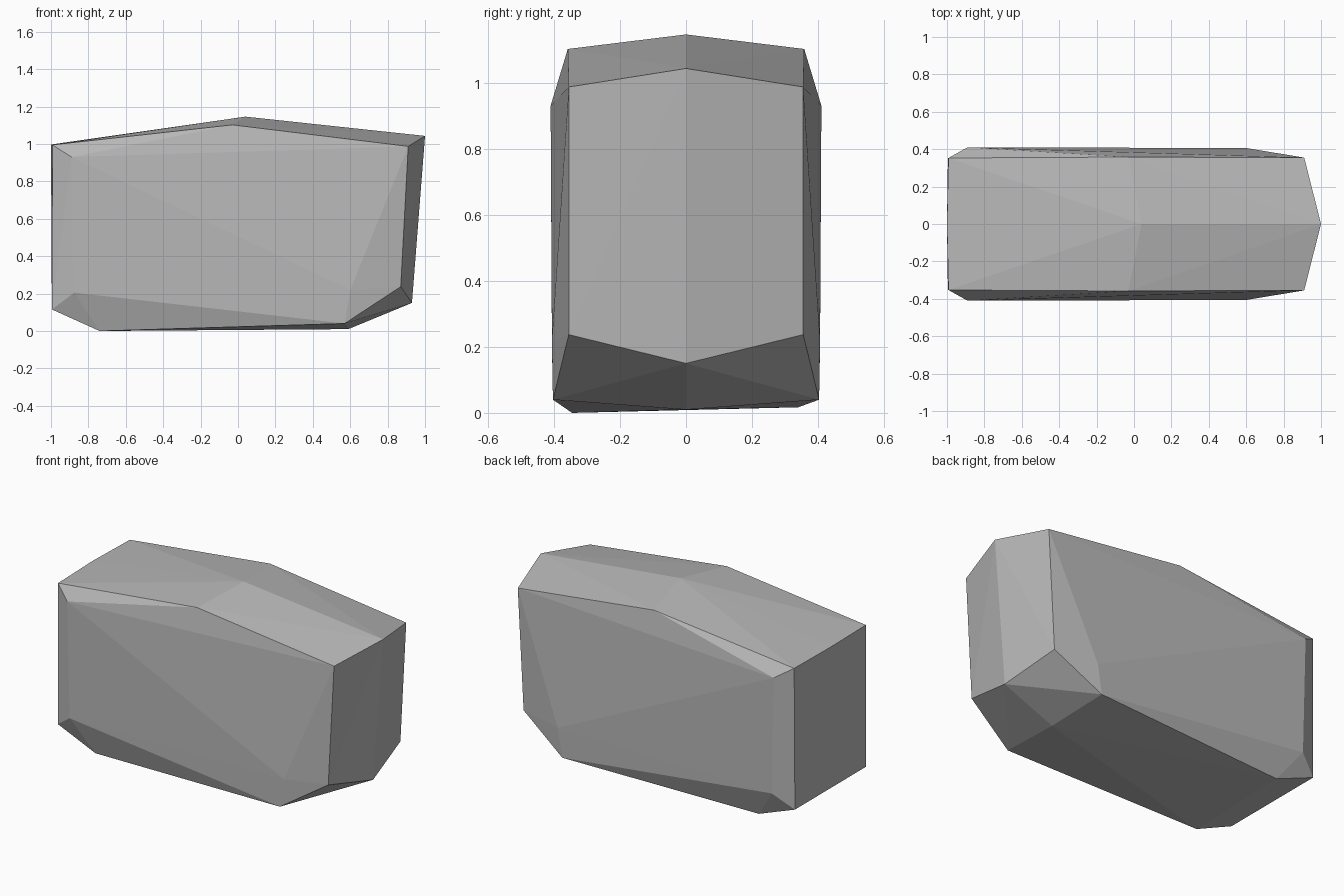
import bpy
import bmesh

cube = bpy.data.objects.get("Cube")
if cube:
    bpy.data.objects.remove(cube, do_unlink=True)

# Grey stone material
stone = bpy.data.materials.new("grey_stone")
stone.use_nodes = True
colour = (0.48, 0.48, 0.48, 1)
stone.diffuse_color = colour
bsdf = next(n for n in stone.node_tree.nodes if n.type == "BSDF_PRINCIPLED")
bsdf.inputs["Base Color"].default_value = colour

# Ridge corners along the centre line (x, z)
ridge = [(1.0, 1.043), (0.04, 1.146), (-1.0, 0.997), (0.93, 0.15), (0.59, 0.01)]

# Corners shared by both sides (x, half width, z)
corners = [
    (0.91, 0.355, 0.987), (-0.03, 0.358, 1.102), (-0.992, 0.353, 0.995),
    (0.87, 0.355, 0.237), (0.57, 0.403, 0.04), (0.6, 0.406, 0.22),
    (-0.89, 0.41, 0.93), (-0.875, 0.406, 0.205), (-0.995, 0.35, 0.115),
]

# Faceted boulder wrapped around the corners
bm = bmesh.new()
for x, z in ridge:
    bm.verts.new((x, 0, z))
for side in (-1, 1):
    for x, y, z in corners:
        bm.verts.new((x, side * y, z))
# The underside is slightly tilted
bm.verts.new((-0.74, -0.345, 0))
bm.verts.new((-0.74, 0.34, 0.017))

hull = bmesh.ops.convex_hull(bm, input=bm.verts[:])
loose = {v for v in hull["geom_interior"] + hull["geom_unused"]
         if isinstance(v, bmesh.types.BMVert)}
bmesh.ops.delete(bm, geom=list(loose), context="VERTS")
bmesh.ops.recalc_face_normals(bm, faces=bm.faces[:])

mesh = bpy.data.meshes.new("boulder")
bm.to_mesh(mesh)
bm.free()
mesh.materials.append(stone)
boulder = bpy.data.objects.new("boulder", mesh)
bpy.context.collection.objects.link(boulder)
